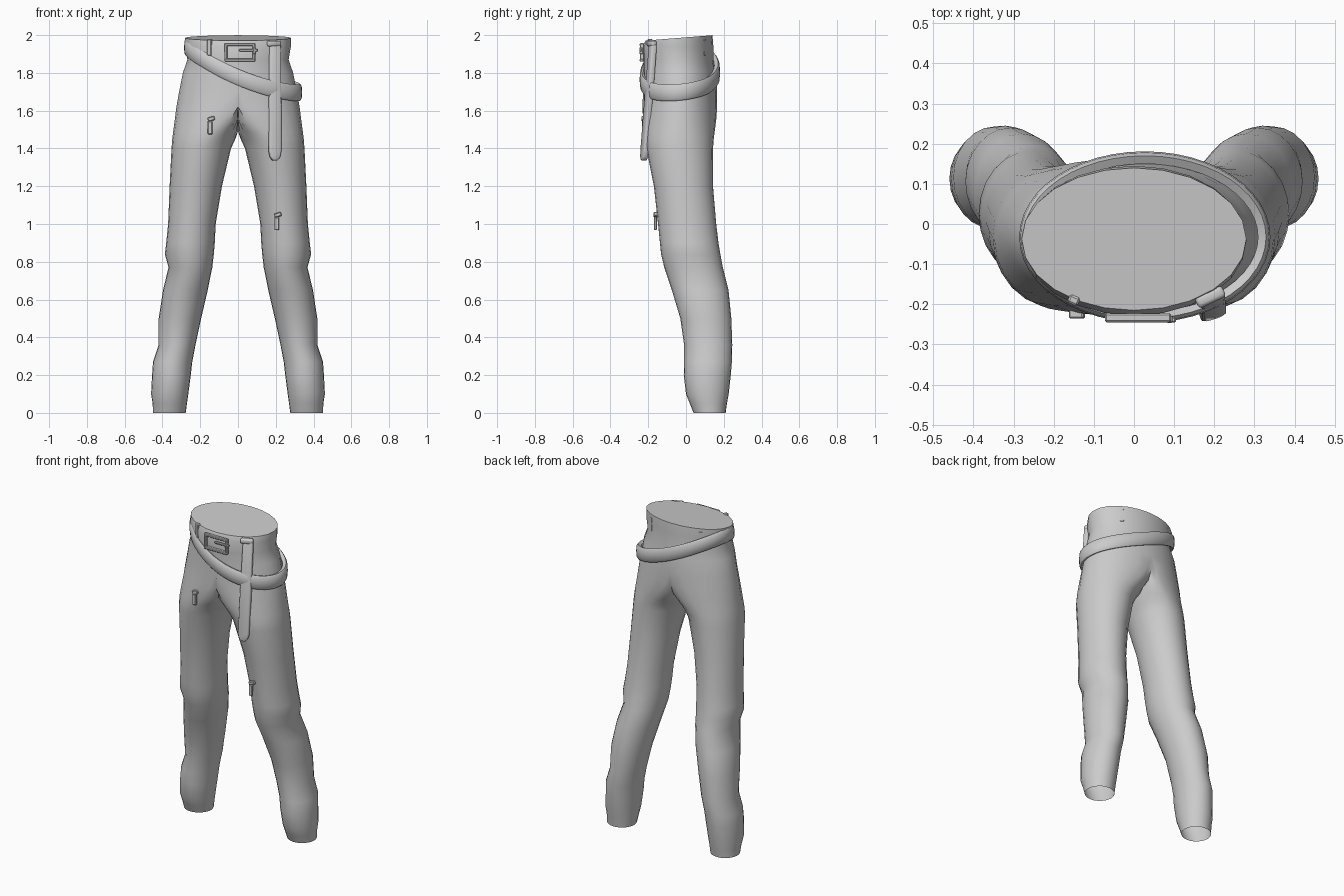
import bpy, bmesh, math
from mathutils import Matrix, Vector

if "Cube" in bpy.data.objects:
    bpy.data.objects.remove(bpy.data.objects["Cube"])

grey = bpy.data.materials.new("plain_grey")
grey.use_nodes = True
COLOUR = (0.6, 0.6, 0.6, 1)
grey.diffuse_color = COLOUR
grey.node_tree.nodes["Principled BSDF"].inputs["Base Color"].default_value = COLOUR


def finish(name, bm, angle=50, mirror=False):
    """Turn a bmesh into a shaded object."""
    me = bpy.data.meshes.new(name)
    bm.to_mesh(me)
    bm.free()
    me.materials.append(grey)
    ob = bpy.data.objects.new(name, me)
    bpy.context.collection.objects.link(ob)
    bpy.ops.object.select_all(action='DESELECT')
    bpy.context.view_layer.objects.active = ob
    ob.select_set(True)
    if mirror:
        mod = ob.modifiers.new("mirror", 'MIRROR')
        mod.merge_threshold = 0.0005
        bpy.ops.object.modifier_apply(modifier=mod.name)
    bpy.ops.object.shade_smooth_by_angle(angle=math.radians(angle))
    return ob


def box(bm, centre, size, rot=None):
    m = Matrix.Translation(centre) @ (rot or Matrix()) @ Matrix.Diagonal((*size, 1))
    bmesh.ops.create_cube(bm, size=1, matrix=m)


def bevel(bm, width, segments=2):
    bmesh.ops.bevel(bm, geom=bm.edges[:], offset=width, segments=segments,
                    affect='EDGES', profile=0.5)


# Trousers: rings down one half (z, inner x, middle x, outer x, front y, back y)
RINGS = [
    (1.985, 0, 0, .28, -.215, .14), (1.94, 0, 0, .28, -.228, .145),
    (1.87, 0, 0, .268, -.225, .145), (1.80, 0, 0, .292, -.226, .158),
    (1.70, 0, 0, .312, -.228, .165), (1.62, -.12, .03, .326, -.23, .165),
    (1.55, -.07, .08, .335, -.228, .16), (1.49, -.012, .13, .343, -.222, .152),
    (1.45, .014, .165, .348, -.217, .147), (1.40, .037, .19, .352, -.21, .143),
    (1.20, .085, .225, .362, -.17, .143), (1.00, .118, .245, .37, -.148, .16),
    (.90, .123, .252, .38, -.138, .172), (.84, .128, .257, .387, -.132, .182),
    (.77, .136, .25, .368, -.115, .195), (.65, .16, .28, .397, -.075, .225),
    (.50, .195, .307, .42, -.03, .24), (.36, .225, .32, .42, -.01, .245),
    (.27, .242, .347, .45, -.01, .243), (.20, .25, .352, .455, -.012, .237),
    (.10, .263, .36, .46, 0, .226), (.05, .27, .362, .452, .02, .217),
    (0, .277, .364, .45, .04, .21)]
N = 24
bm = bmesh.new()
rows = []
for z, xin, xm, xout, yf, yb in RINGS:
    row = []
    for k in range(N):
        t = 2 * math.pi * k / N
        c, s = math.cos(t), math.sin(t)
        x = max(0, xm + c * ((xout - xm) if c > 0 else (xm - xin)))
        y = (yf + yb) / 2 + s * (yb - yf) / 2
        lift = 0.08 * (y + .04) if z > 1.95 else 0      # waist tilts up at the back
        row.append(bm.verts.new((0 if x < 1e-5 else x, y, z + lift)))
    rows.append(row)
for a, b in zip(rows, rows[1:]):
    for k in range(N):
        j = (k + 1) % N
        quad = (a[k], b[k], b[j], a[j])
        if any(v.co.x > 0 for v in quad):
            bm.faces.new(quad)
q = N // 4
bm.faces.new([rows[0][k % N] for k in range(-q, q + 1)])   # waist cap
bmesh.ops.delete(bm, geom=[v for v in bm.verts if not v.link_faces], context='VERTS')
finish("trousers", bm, 60, mirror=True)

# Slanted belt swept round the hips
bm = bmesh.new()
SECTION = [(-.014, -.036), (.006, -.044), (.014, -.034), (.017, 0),
           (.014, .034), (.006, .044), (-.014, .036)]
M = 48
loops = []
for k in range(M):
    t = 2 * math.pi * k / M
    x, y = .027 + .296 * math.cos(t), -.0325 + .1965 * math.sin(t)
    n = Vector((math.cos(t) / .296, math.sin(t) / .1965, 0)).normalized()
    z = 1.80 - .42 * x + .35 * x * x + .1 * y
    loops.append([bm.verts.new((x + n.x * d, y + n.y * d, z + h)) for d, h in SECTION])
for k in range(M):
    a, b = loops[k], loops[(k + 1) % M]
    for i in range(len(SECTION)):
        j = (i + 1) % len(SECTION)
        bm.faces.new((a[i], b[i], b[j], a[j]))
bmesh.ops.recalc_face_normals(bm, faces=bm.faces[:])
finish("slanted_belt", bm)

# Hanging strap with a rounded tip, leaning forward as it falls
bm = bmesh.new()
OUTLINE = [(-.03, .62), (-.033, .3), (-.033, .05), (-.026, .018), (-.012, .002),
           (.012, .002), (.026, .018), (.033, .05), (.033, .3), (.03, .62)]
face = bm.faces.new([bm.verts.new((x, 0, z)) for x, z in OUTLINE])
ext = bmesh.ops.extrude_face_region(bm, geom=[face])
bmesh.ops.translate(bm, vec=(0, .03, 0), verts=[v for v in ext["geom"]
                    if isinstance(v, bmesh.types.BMVert)])
bmesh.ops.recalc_face_normals(bm, faces=bm.faces[:])
bevel(bm, .007)
bmesh.ops.transform(bm, verts=bm.verts[:], matrix=Matrix.Translation((.2, -.238, 1.335))
                    @ Matrix.Rotation(math.radians(-4.5), 4, 'X')
                    @ Matrix.Rotation(math.radians(18), 4, 'Z'))
finish("hanging_strap", bm)

# Strap keeper folded over the waist
bm = bmesh.new()
box(bm, (.19, -.182, 1.955), (.075, .03, .03), Matrix.Rotation(math.radians(25), 4, 'Z'))
bevel(bm, .009)
finish("strap_keeper", bm)

# Buckle frame and prong
bm = bmesh.new()
for z in (1.868, 1.95):
    box(bm, (.01, -.234, z), (.165, .022, .016))
for x in (-.064, .084):
    box(bm, (x, -.233, 1.909), (.016, .022, .09))
bevel(bm, .004, 1)
finish("buckle_frame", bm, 35)
bm = bmesh.new()
box(bm, (.055, -.239, 1.92), (.1, .014, .014))
box(bm, (.088, -.237, 1.917), (.016, .02, .036))
bevel(bm, .004, 1)
finish("buckle_prong", bm, 35)

# Small pull tabs on the thighs
for name, x, y, z, side in (("right_pull_tab", -.148, -.226, 1.475, 1),
                            ("left_pull_tab", .205, -.162, .967, 1)):
    bm = bmesh.new()
    box(bm, (x, y, z + .035), (.026, .016, .07))
    box(bm, (x + .006 * side, y + .003, z + .082), (.038, .026, .022),
        Matrix.Rotation(math.radians(-15), 4, 'Y'))
    bevel(bm, .004, 1)
    finish(name, bm, 35)

# Belt loops round the waist
for name, x, y, turn in (("back_left_loop", .17, .092, -28), ("back_right_loop", -.17, .092, 28),
                         ("front_right_loop", -.15, -.19, -24)):
    bm = bmesh.new()
    box(bm, (x, y, 1.935), (.028, .022, .09), Matrix.Rotation(math.radians(turn), 4, 'Z'))
    bevel(bm, .005, 1)
    finish(name, bm, 35)
